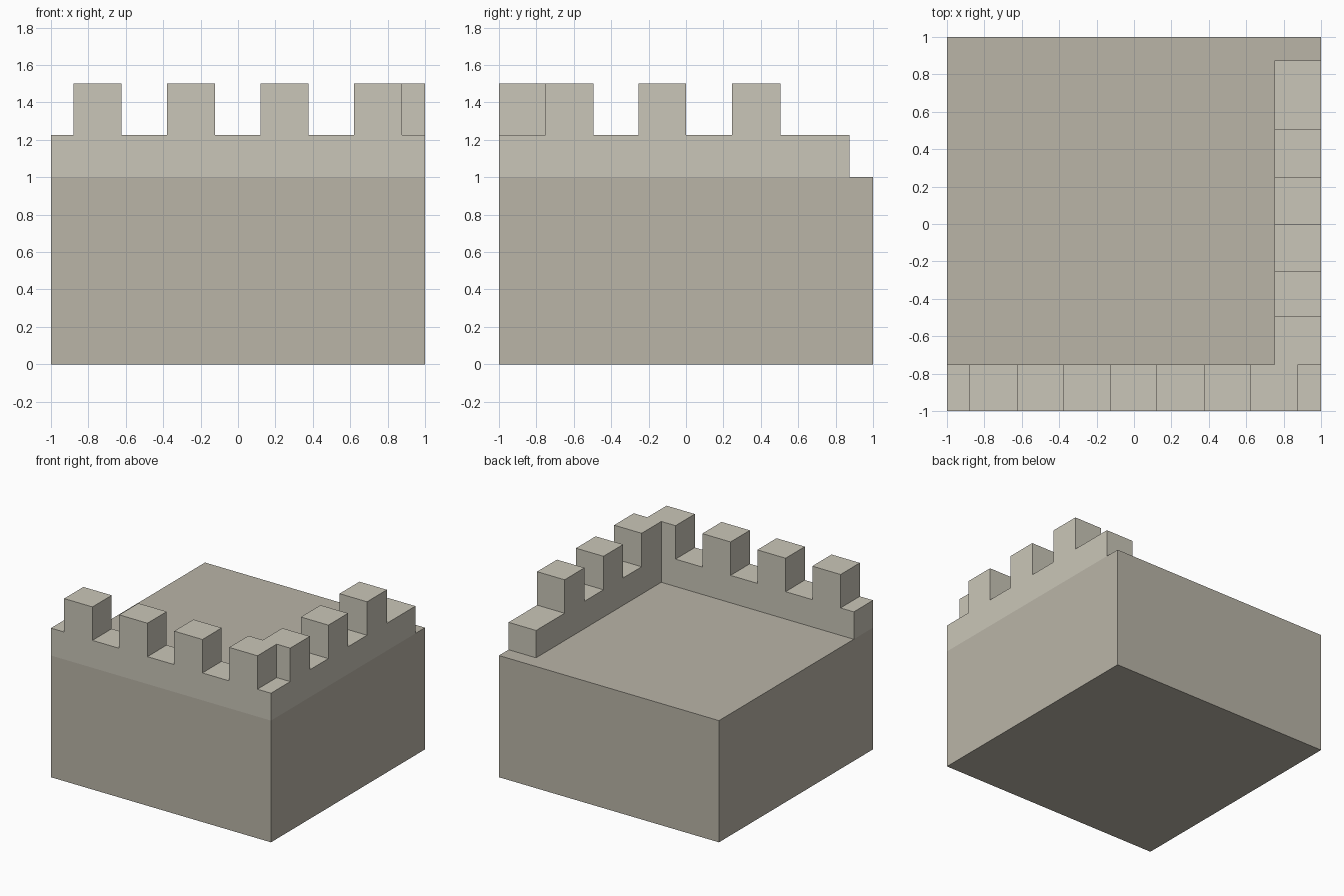
import bpy
import bmesh
from mathutils import Matrix, Vector

if "Cube" in bpy.data.objects:
    bpy.data.objects.remove(bpy.data.objects["Cube"])


def material(name, color):
    mat = bpy.data.materials.new(name)
    mat.diffuse_color = (*color, 1)
    mat.use_nodes = True
    mat.node_tree.nodes["Principled BSDF"].inputs["Base Color"].default_value = mat.diffuse_color
    return mat


def add_object(name, bm, mat):
    bmesh.ops.recalc_face_normals(bm, faces=bm.faces)
    mesh = bpy.data.meshes.new(name)
    bm.to_mesh(mesh)
    bm.free()
    mesh.materials.append(mat)
    obj = bpy.data.objects.new(name, mesh)
    bpy.context.collection.objects.link(obj)
    return obj


def battlement(name, start, end, merlons, place, mat):
    """Extrude a toothed wall profile; place maps (along, depth, height) to a point."""
    low, top = 1.225, 1.5
    outline = [(start, 1), (start, low)]
    for a, b in merlons:
        outline += [(a, low), (a, top), (b, top), (b, low)]
    outline += [(end, low), (end, 1)]
    # Drop the repeated point where a merlon begins at the wall end
    outline = list(dict.fromkeys(outline))
    bm = bmesh.new()
    face = bm.faces.new([bm.verts.new(place(s, 0, z)) for s, z in outline])
    solid = bmesh.ops.extrude_face_region(bm, geom=[face])
    shift = Vector(place(0, 0.25, 0)) - Vector(place(0, 0, 0))
    bmesh.ops.translate(bm, vec=shift,
                        verts=[v for v in solid["geom"] if isinstance(v, bmesh.types.BMVert)])
    return add_object(name, bm, mat)


dark_stone = material("dark_stone", (0.49, 0.46, 0.39))
light_stone = material("light_stone", (0.59, 0.565, 0.48))

# Solid block with a flat roof
bm = bmesh.new()
bmesh.ops.create_cube(bm, size=2, matrix=Matrix.Translation((0, 0, 0.5)) @ Matrix.Diagonal((1, 1, 0.5, 1)))
add_object("tower_block", bm, dark_stone)

# Front parapet with four evenly spaced merlons
battlement("front_parapet", -1, 1,
           [(-0.88 + 0.5 * i, -0.623 + 0.5 * i) for i in range(4)],
           lambda s, d, z: (s, -1 + d, z), light_stone)

# Right parapet: meets the front one at the corner and stops short of the back
battlement("right_parapet", -0.75, 0.875,
           [(-0.75, -0.495), (-0.255, 0.0), (0.247, 0.505)],
           lambda s, d, z: (1 - d, s, z), light_stone)
